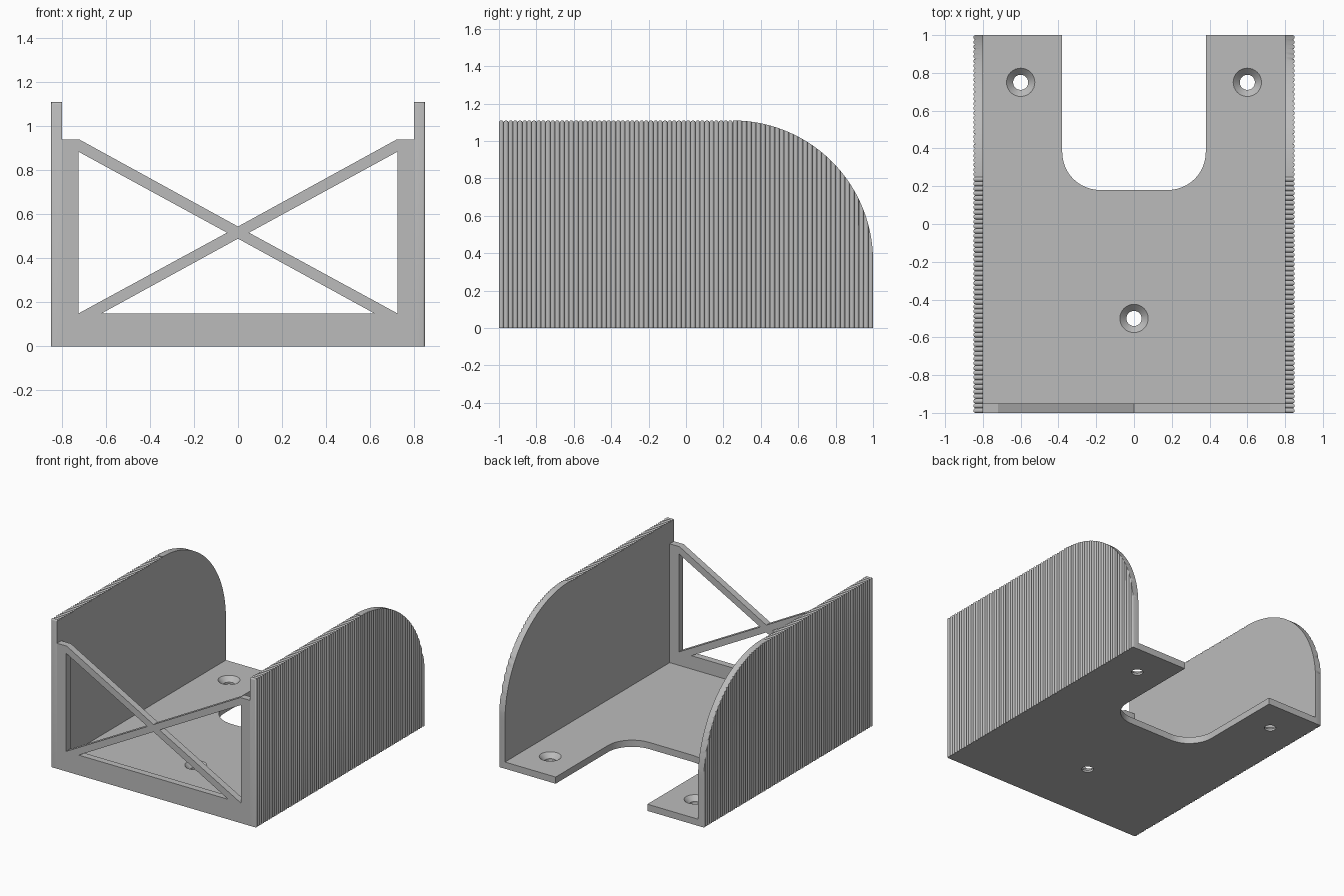
import bpy, bmesh
from math import pi, sin, cos

cube = bpy.data.objects.get("Cube")
if cube:
    bpy.data.objects.remove(cube, do_unlink=True)

grey = bpy.data.materials.new("plain_grey")
grey.use_nodes = True
COLOUR = (0.5, 0.5, 0.5, 1)
grey.diffuse_color = COLOUR
grey.node_tree.nodes["Principled BSDF"].inputs["Base Color"].default_value = COLOUR

PITCH, RIB = 0.025, 0.01      # rib spacing and depth
PLACE = {"x": lambda a, b, t: (t, a, b),
         "y": lambda a, b, t: (a, t, b),
         "z": lambda a, b, t: (a, b, t)}


def add_object(name, bm):
    bmesh.ops.recalc_face_normals(bm, faces=bm.faces)
    mesh = bpy.data.meshes.new(name)
    bm.to_mesh(mesh)
    bm.free()
    mesh.materials.append(grey)
    obj = bpy.data.objects.new(name, mesh)
    bpy.context.collection.objects.link(obj)
    return obj


def prism(name, outline, axis, lo, hi):
    """Extrude a flat outline along an axis."""
    bm = bmesh.new()
    face = bm.faces.new([bm.verts.new(PLACE[axis](a, b, lo)) for a, b in outline])
    top = bmesh.ops.extrude_face_region(bm, geom=[face])["geom"]
    step = PLACE[axis](0, 0, hi - lo)
    bmesh.ops.translate(bm, vec=step, verts=[v for v in top if isinstance(v, bmesh.types.BMVert)])
    return add_object(name, bm)


def spin(name, profile, x, y, steps=32):
    """Turn a (radius, height) profile about a vertical axis."""
    bm = bmesh.new()
    rings = [[bm.verts.new((x + r * cos(2 * pi * i / steps), y + r * sin(2 * pi * i / steps), z))
              for i in range(steps)] for r, z in profile]
    for low, high in zip(rings, rings[1:]):
        for i in range(steps):
            j = (i + 1) % steps
            bm.faces.new((low[i], low[j], high[j], high[i]))
    bm.faces.new(rings[0])
    bm.faces.new(rings[-1])
    return add_object(name, bm)


def combine(obj, cutter, operation):
    """Apply a boolean and discard the cutter."""
    mod = obj.modifiers.new("cut", "BOOLEAN")
    mod.operation, mod.object, mod.solver = operation, cutter, "EXACT"
    graph = bpy.context.evaluated_depsgraph_get()
    mesh = bpy.data.meshes.new_from_object(obj.evaluated_get(graph))
    obj.modifiers.clear()
    obj.data = mesh
    bpy.data.objects.remove(cutter, do_unlink=True)


def arc(cx, cy, r, start, end, steps):
    angles = [start + (end - start) * i / steps for i in range(steps + 1)]
    return [(cx + r * cos(a), cy + r * sin(a)) for a in angles]


def ribs(start, count, base, steps=6):
    """Row of rounded ribs as (position, height) points."""
    points = [(start, base)]
    for n in range(count):
        for i in range(1, steps + 1):
            a = pi * i / steps
            points.append((start + PITCH * (n + 0.5 - cos(a) / 2), base + RIB * sin(a)))
    return points


def side_outline():
    """Side silhouette: ribbed top, then a large rounded back corner."""
    outline = [(-1, -0.1)] + ribs(-1, 50, 1.11 - RIB)
    outline += arc(0.25, 0.36, 0.75, pi / 2, 0, 48) + [(1, -0.1)]
    return prism("side_cutter", outline, "x", 0.6, 1)


# Side walls with vertical ribs outside
plan = [(0.8, -1 - PITCH)] + [(h, p) for p, h in ribs(-1 - PITCH, 82, 0.85 - RIB)]
plan.append((0.8, 1 + PITCH))
walls = prism("side_walls", plan, "z", 0, 1.2)
combine(walls, side_outline(), "INTERSECT")

# Inward lips along the wall tops, rounded at the back
plan = [(0.8, -1.05), (0.7, -1.05)] + arc(0.825, 0.125, 0.125, pi, pi * 0.564, 12)
plan.append((0.8, 0.2475))
lips = prism("top_lips", plan, "z", 1.06, 1.2)
combine(lips, side_outline(), "INTERSECT")

for obj in (walls, lips):
    mirror = obj.modifiers.new("mirror", "MIRROR")
    mirror.use_axis[0] = True

# Floor with a rounded notch at the back
notch = [(0.38, 1)] + arc(0.18, 0.38, 0.2, 0, -pi / 2, 12)
notch += [(-x, y) for x, y in reversed(notch)]
floor = prism("floor", [(-0.8, 1), (-0.8, -0.95), (0.8, -0.95), (0.8, 1)] + notch, "z", 0, 0.05)

# Countersunk screw holes
for x, y in ((0.6, 0.75), (-0.6, 0.75), (0, -0.5)):
    hole = [(0.04, -0.1), (0.04, 0.015), (0.075, 0.05), (0.075, 0.1)]
    combine(floor, spin("hole_cutter", hole, x, y), "DIFFERENCE")

# Front frame with crossed braces
half = [(0.8, 0), (0.8, 0.94), (0.72, 0.94)]
frame = prism("front_frame", half + [(0, 0.545)] + [(-x, z) for x, z in reversed(half)],
              "y", -1, -0.95)
openings = [[(s * 0.725, 0.885), (s * 0.05, 0.517), (s * 0.725, 0.15)] for s in (-1, 1)]
openings.append([(-0.62, 0.15), (0, 0.49), (0.62, 0.15)])
for triangle in openings:
    combine(frame, prism("opening_cutter", triangle, "y", -1.1, -0.9), "DIFFERENCE")

# Smooth the curved surfaces, keeping hard edges
bpy.ops.object.select_all(action="DESELECT")
for obj in (walls, lips, floor):
    obj.select_set(True)
bpy.context.view_layer.objects.active = walls
bpy.ops.object.shade_smooth_by_angle(angle=0.65)
